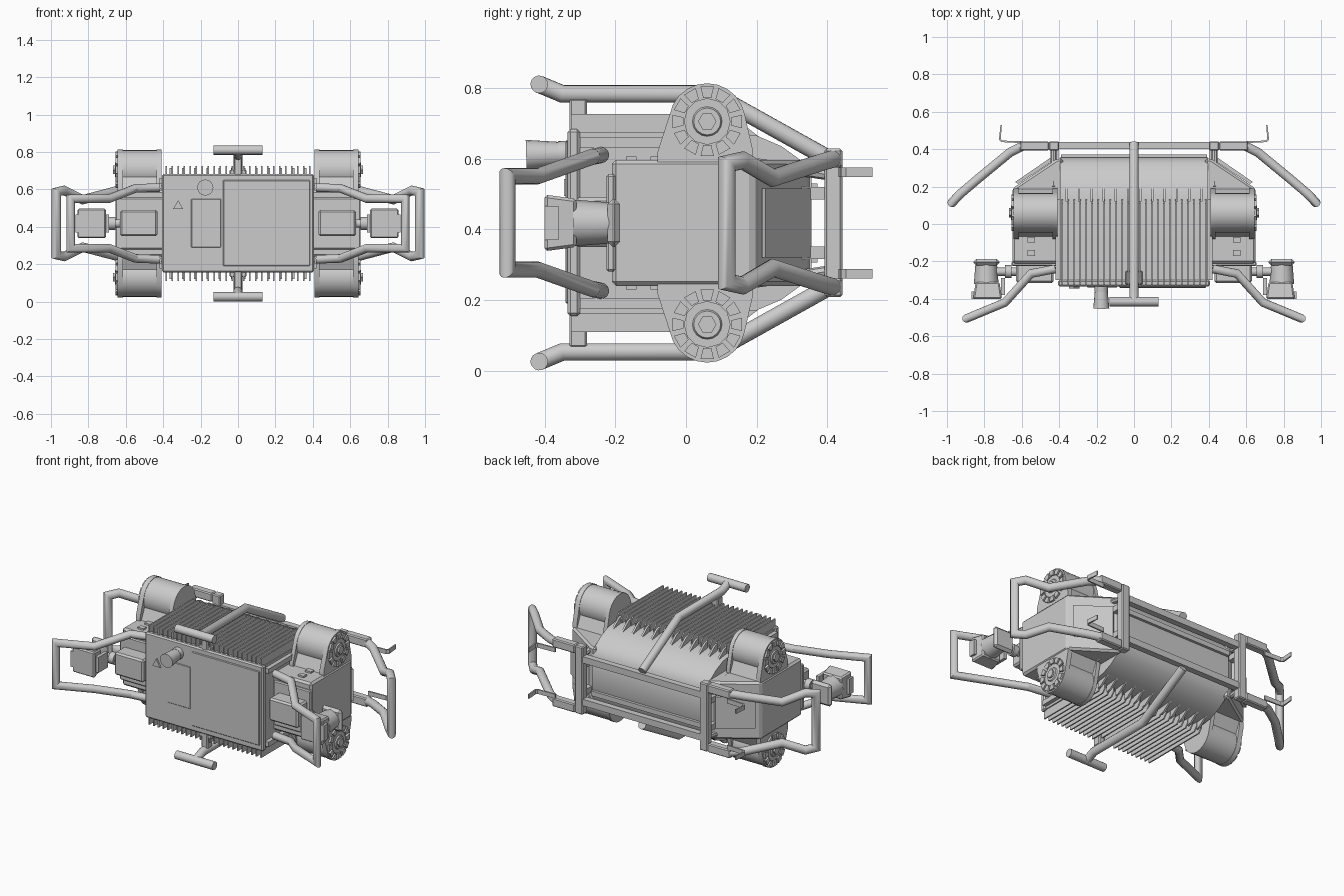
import bpy, bmesh, math
from mathutils import Vector, Matrix

if "Cube" in bpy.data.objects:
    bpy.data.objects.remove(bpy.data.objects["Cube"])

C = 0.418  # height of the horizontal symmetry plane
centre = bpy.data.objects.new("mirror_centre", None)
centre.location = (0, 0, C)
centre.hide_render = True
bpy.context.collection.objects.link(centre)


def finish(name, bm, mirror="", smooth=False, bevel=0):
    bmesh.ops.recalc_face_normals(bm, faces=bm.faces)
    me = bpy.data.meshes.new(name)
    bm.to_mesh(me)
    bm.free()
    if smooth:
        for p in me.polygons:
            p.use_smooth = True
        me.set_sharp_from_angle(angle=math.radians(35))
    ob = bpy.data.objects.new(name, me)
    bpy.context.collection.objects.link(ob)
    if bevel:
        b = ob.modifiers.new("bevel", 'BEVEL')
        b.width, b.segments = bevel, 1
    if mirror:
        m = ob.modifiers.new("mirror", 'MIRROR')
        m.mirror_object = centre
        m.use_axis = ("x" in mirror, False, "z" in mirror)
        m.use_mirror_merge = False
    return ob


def add_box(bm, x0, x1, y0, y1, z0, z1):
    mat = Matrix.Translation(((x0 + x1) / 2, (y0 + y1) / 2, (z0 + z1) / 2))
    mat = mat @ Matrix.Diagonal((x1 - x0, y1 - y0, z1 - z0, 1))
    bmesh.ops.create_cube(bm, size=1, matrix=mat)


def box(name, *dims, mirror="", bevel=0):
    bm = bmesh.new()
    add_box(bm, *dims)
    return finish(name, bm, mirror, bevel=bevel)


def add_prism(bm, pts, axis, a, b):
    """Extrude a 2D outline along x (pts are y,z) or z (pts are x,y)."""
    at = (lambda p, t: (t, p[0], p[1])) if axis == "x" else (lambda p, t: (p[0], p[1], t))
    lo = [bm.verts.new(at(p, a)) for p in pts]
    hi = [bm.verts.new(at(p, b)) for p in pts]
    bm.faces.new(lo)
    bm.faces.new(hi)
    for i in range(len(pts)):
        j = (i + 1) % len(pts)
        bm.faces.new((lo[i], lo[j], hi[j], hi[i]))


def prism(name, pts, axis, a, b, mirror="", bevel=0, smooth=False):
    bm = bmesh.new()
    add_prism(bm, pts, axis, a, b)
    return finish(name, bm, mirror, smooth, bevel)


def cyl(name, p, q, r1, r2=None, sides=24, mirror=""):
    p, q = Vector(p), Vector(q)
    bm = bmesh.new()
    rot = Vector((0, 0, 1)).rotation_difference(q - p).to_matrix().to_4x4()
    bmesh.ops.create_cone(bm, cap_ends=True, segments=sides, radius1=r1, radius2=r2 or r1,
                          depth=(q - p).length, matrix=Matrix.Translation((p + q) / 2) @ rot)
    return finish(name, bm, mirror, sides > 8)


def tube(name, pts, r, mirror="", sides=14):
    """Mitred pipe through the points."""
    pts = [Vector(p) for p in pts]
    bm = bmesh.new()
    d = (pts[1] - pts[0]).normalized()
    u = d.orthogonal().normalized()
    v = d.cross(u)
    co = [pts[0] + r * (math.cos(a) * u + math.sin(a) * v)
          for a in (2 * math.pi * i / sides for i in range(sides))]
    rings = [[bm.verts.new(c) for c in co]]
    for i in range(1, len(pts)):
        d = (pts[i] - pts[i - 1]).normalized()
        n = d if i == len(pts) - 1 else (d + (pts[i + 1] - pts[i]).normalized()).normalized()
        co = [c + d * ((pts[i] - c).dot(n) / d.dot(n)) for c in co]
        rings.append([bm.verts.new(c) for c in co])
    for a, b in zip(rings, rings[1:]):
        for i in range(sides):
            j = (i + 1) % sides
            bm.faces.new((a[i], a[j], b[j], b[i]))
    bm.faces.new(rings[0])
    bm.faces.new(rings[-1])
    return finish(name, bm, mirror, True)


def flip(pts):
    return pts + [(a, 2 * C - z) for a, z in reversed(pts)]


# Main body with rounded rear shoulders
prism("main_body", flip([(-0.31, 0.675), (0.12, 0.675), (0.2, 0.665), (0.27, 0.635),
                         (0.325, 0.595), (0.355, 0.545)]), "x", -0.395, 0.395, smooth=True)
box("front_plate", -0.405, 0.405, -0.335, -0.3, 0.155, 0.683, bevel=0.008)
box("front_door", -0.08, 0.385, -0.341, -0.33, 0.19, 0.65, bevel=0.004)
box("front_hatch", -0.25, -0.09, -0.339, -0.33, 0.29, 0.55, bevel=0.003)
cyl("front_knob", (-0.175, -0.33, 0.615), (-0.175, -0.36, 0.613), 0.036)
cyl("knob_head", (-0.175, -0.355, 0.613), (-0.175, -0.452, 0.61), 0.034, 0.043, 16)
cyl("front_latch", (-0.32, -0.33, 0.51), (-0.32, -0.345, 0.51), 0.032, sides=3)

# Cooling fins above and below, and the tapered ribs behind them
bm = bmesh.new()
for i in range(25):
    x = -0.384 + i * 0.032
    add_prism(bm, [(-0.325, 0.66), (-0.325, 0.726), (0.11, 0.726), (0.13, 0.70), (0.13, 0.66)],
              "x", x - 0.004, x + 0.004)
finish("cooling_fins", bm, "z")
bm = bmesh.new()
for i in range(12):
    x = -0.36 + i * 0.0655
    add_prism(bm, [(0.12, 0.66), (0.12, 0.715), (0.145, 0.71), (0.215, 0.655)], "x", x - 0.006, x + 0.006)
finish("shoulder_ribs", bm, "z")

# Side housings, tapered towards the rear
prism("side_housing", [(0.38, -0.21), (0.65, -0.21), (0.65, 0.19), (0.41, 0.35), (0.38, 0.35)],
      "z", 0.24, 2 * C - 0.24, "x", 0.012)
prism("housing_rear_cover", [(0.62, 0.215), (0.635, 0.225), (0.45, 0.352), (0.43, 0.338)],
      "z", 0.32, 2 * C - 0.32, "x")
box("side_rail", 0.38, 0.42, -0.3, 0.13, 0.63, 0.66, mirror="xz")
box("front_side_box", 0.43, 0.63, -0.315, -0.2, 0.35, 0.49, mirror="x", bevel=0.01)
box("front_side_backing", 0.4, 0.655, -0.225, -0.2, 0.28, 0.556, mirror="x", bevel=0.006)
bm = bmesh.new()
for y in (-0.17, -0.1):
    add_box(bm, 0.53, 0.57, y, y + 0.03, 0.59, 0.606)
finish("housing_clips", bm, "xz")

# Corner drums with teardrop brackets, toothed caps and hex bolts
DY, DZ = 0.06, 0.705
arc = [(DY + 0.108 * math.cos(math.radians(a)), DZ + 0.108 * math.sin(math.radians(a)))
       for a in range(10, 171, 16)]
tear = [(0.19, 0.59), (0.19, 0.62)] + arc + [(-0.08, 0.62), (-0.08, 0.59)]
prism("drum_bracket_outer", tear, "x", 0.615, 0.645, "xz", smooth=True)
prism("drum_bracket_inner", tear, "x", 0.41, 0.435, "xz", smooth=True)
prism("drum_saddle", [(-0.07, 0.59), (-0.035, 0.67), (0.155, 0.67), (0.19, 0.59)], "x", 0.42, 0.63, "xz")
cyl("drum", (0.41, DY, DZ), (0.635, DY, DZ), 0.105, sides=32, mirror="xz")
cyl("drum_cap", (0.64, DY, DZ), (0.65, DY, DZ), 0.066, sides=12, mirror="xz")
cyl("drum_hub", (0.645, DY, DZ), (0.657, DY, DZ), 0.045, 0.038, 16, mirror="xz")
cyl("drum_bolt", (0.65, DY, DZ), (0.667, DY, DZ), 0.026, sides=6, mirror="xz")
bm = bmesh.new()
for i in range(12):
    a = math.pi * i / 6
    wedge = [(DY + r * math.cos(a + s), DZ + r * math.sin(a + s))
             for r, s in ((0.068, -0.17), (0.1, -0.19), (0.1, 0.19), (0.068, 0.17))]
    add_prism(bm, wedge, "x", 0.64, 0.656)
finish("drum_teeth", bm, "xz")

# Long centre pipes ending in T handles
tube("centre_pipe", [(0, -0.415, 0.81), (0, -0.35, 0.783), (0, 0.075, 0.783), (0, 0.43, 0.585)], 0.025, "z")
tube("t_handle", [(-0.13, -0.415, 0.81), (0.13, -0.415, 0.81)], 0.025, "z")
box("pipe_bracket", -0.022, 0.022, -0.33, -0.28, 0.67, 0.77, mirror="z", bevel=0.006)
box("pipe_foot", -0.045, 0.045, -0.325, -0.25, 0.67, 0.705, mirror="z", bevel=0.006)

# Front and rear guard loops
tube("front_guard", flip([]) or [(0.42, -0.24, 0.61), (0.55, -0.265, 0.605), (0.69, -0.42, 0.55),
     (0.895, -0.505, 0.55), (0.895, -0.505, 2 * C - 0.55), (0.69, -0.42, 2 * C - 0.55),
     (0.55, -0.265, 2 * C - 0.605), (0.42, -0.24, 2 * C - 0.61)], 0.023, "x")
tube("rear_guard", [(0.59, 0.42, 0.6), (0.66, 0.385, 0.59), (0.83, 0.245, 0.545), (0.93, 0.16, 0.595),
     (0.972, 0.115, 0.585), (0.972, 0.115, 2 * C - 0.585), (0.93, 0.16, 2 * C - 0.595),
     (0.83, 0.245, 2 * C - 0.545), (0.66, 0.385, 2 * C - 0.59), (0.59, 0.42, 2 * C - 0.6)], 0.025, "x")

# Rear frame: side rectangles, crossbars, struts
bm = bmesh.new()
add_box(bm, 0.4, 0.455, 0.392, 0.442, 0.208, 2 * C - 0.208)
add_box(bm, 0.455, 0.61, 0.392, 0.442, 0.575, 2 * C - 0.208)
add_box(bm, 0.455, 0.61, 0.392, 0.442, 0.208, 2 * C - 0.575)
finish("rear_side_frame", bm, "x", bevel=0.006)
box("rear_crossbar", -0.41, 0.41, 0.4, 0.438, 0.53, 0.57, mirror="z")
box("rear_panel_rail", -0.39, 0.39, 0.345, 0.372, 0.5, 0.53, mirror="z")
box("rear_strut", 0.405, 0.445, 0.32, 0.4, 0.485, 0.52, mirror="xz")
tube("frame_brace", [(0.43, 0.2, 0.585), (0.43, 0.4, 0.555)], 0.016, "xz", 8)

# Thin rear hooks
prism("rear_hook", [(0.59, 0.432), (0.71, 0.438), (0.722, 0.452), (0.714, 0.528), (0.707, 0.528),
      (0.712, 0.456), (0.705, 0.446), (0.59, 0.442)], "z", 0.548, 0.575, "xz")

# Outboard lamps on short arms
tube("lamp_arm", [(0.6, -0.255, C), (0.76, -0.255, C)], 0.022, "x")
cyl("lamp_arm_collar", (0.655, -0.255, C), (0.69, -0.255, C), 0.035, sides=12, mirror="x")
bm = bmesh.new()
add_box(bm, 0.705, 0.86, -0.4, -0.31, 0.338, 0.498)
for v in bm.verts:
    if v.co.y > -0.35:
        v.co.x = 0.785 + (v.co.x - 0.785) * 0.82
        v.co.z = C + (v.co.z - C) * 0.85
finish("lamp_box", bm, "x", bevel=0.008)
cyl("lamp_barrel", (0.79, -0.32, C), (0.79, -0.215, C), 0.066, 0.058, 12, mirror="x")
box("lamp_back_cap", 0.72, 0.858, -0.222, -0.187, 0.35, 0.486, mirror="x", bevel=0.015)
box("lamp_bracket", 0.69, 0.71, -0.38, -0.29, 0.37, 0.466, mirror="x")
box("lamp_side_bracket", 0.85, 0.87, -0.4, -0.36, 0.37, 0.466, mirror="x")
